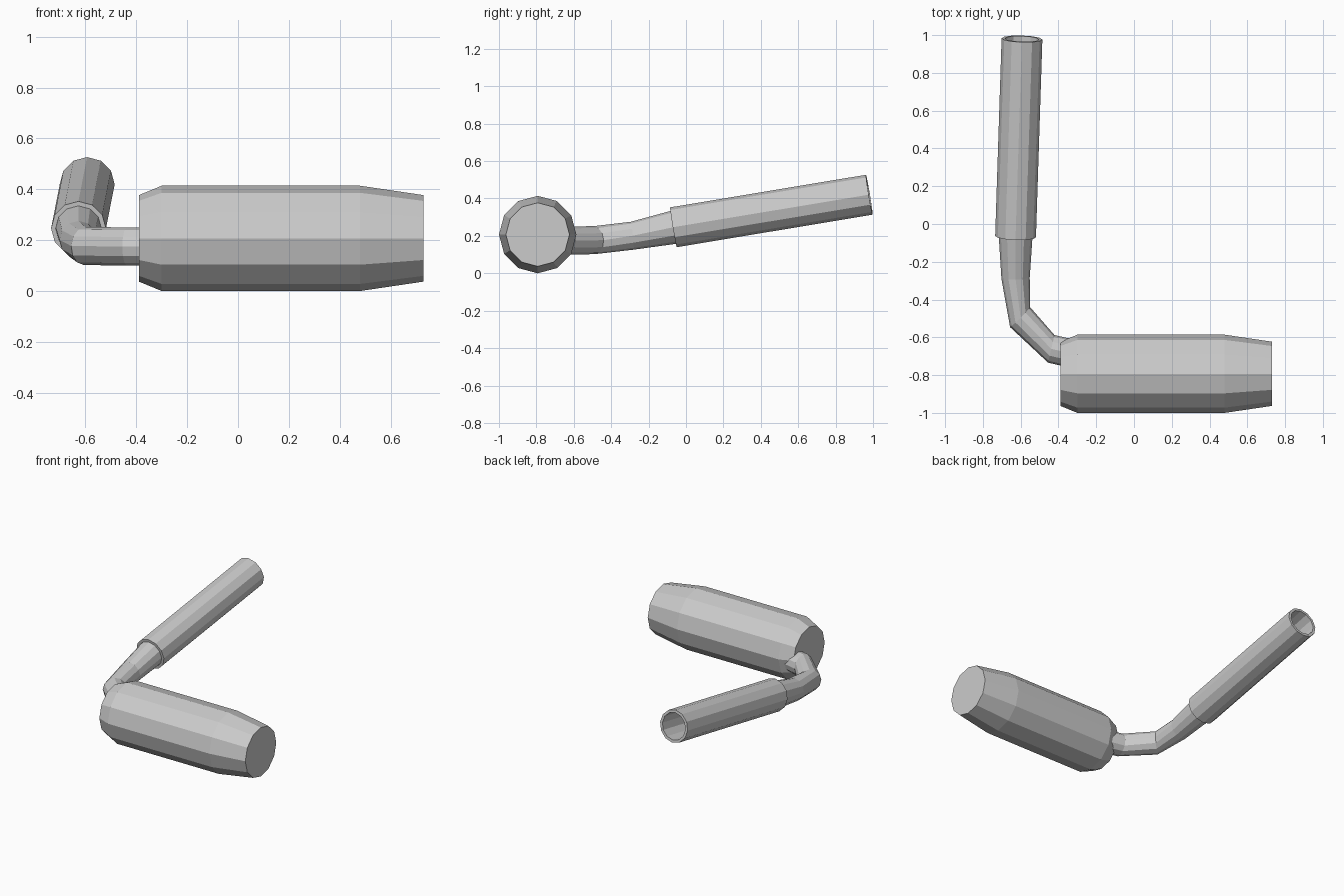
import bpy, bmesh, math
from mathutils import Vector

if "Cube" in bpy.data.objects:
    bpy.data.objects.remove(bpy.data.objects["Cube"])

SIDES = 12


def sweep(name, stations, cap_start=False, cap_end=False, closed=False):
    """Skin 12-sided rings; each station is (centre, direction, radius)."""
    bm = bmesh.new()
    rings = []
    for centre, direction, radius in stations:
        d = Vector(direction).normalized()
        side = d.cross(Vector((0, 0, 1))).normalized()
        up = side.cross(d)
        ring = []
        for i in range(SIDES):
            a = 2 * math.pi * i / SIDES
            ring.append(bm.verts.new(Vector(centre) + radius * (math.cos(a) * up + math.sin(a) * side)))
        rings.append(ring)
    pairs = list(zip(rings, rings[1:]))
    if closed:
        pairs.append((rings[-1], rings[0]))
    for r0, r1 in pairs:
        for i in range(SIDES):
            j = (i + 1) % SIDES
            bm.faces.new((r0[i], r0[j], r1[j], r1[i]))
    if cap_start:
        bm.faces.new(rings[0])
    if cap_end:
        bm.faces.new(rings[-1])
    bmesh.ops.recalc_face_normals(bm, faces=bm.faces)
    mesh = bpy.data.meshes.new(name)
    bm.to_mesh(mesh)
    bm.free()
    obj = bpy.data.objects.new(name, mesh)
    bpy.context.collection.objects.link(obj)
    return obj


# Muffler body with tapered ends
profile = [(-0.39, 0.17), (-0.30, 0.207), (0.48, 0.207), (0.73, 0.17)]
sweep("muffler", [((x, -0.793, 0.207), (1, 0, 0), r) for x, r in profile], True, True)

# Tail tube: hollow, with thick rims at both ends
start = Vector((-0.627, -0.067, 0.246))
end = Vector((-0.593, 0.98, 0.42))
axis = end - start
sweep("tail_tube", [(start, axis, 0.108), (end, axis, 0.108),
                    (end, axis, 0.09), (start, axis, 0.09)], closed=True)

# Bent connecting pipe, flaring into the tail tube
sweep("connecting_pipe", [
    ((-0.26, -0.702, 0.175), (-0.15, 0.035, 0), 0.075),
    ((-0.438, -0.661, 0.175), (-0.15, 0.035, 0), 0.075),
    ((-0.603, -0.493, 0.177), (-1, 1, 0.07), 0.075),
    ((-0.627, -0.287, 0.201), (-0.04, 1, 0.1), 0.075),
    (start + axis * 0.01, axis, 0.09),
], cap_start=True)
